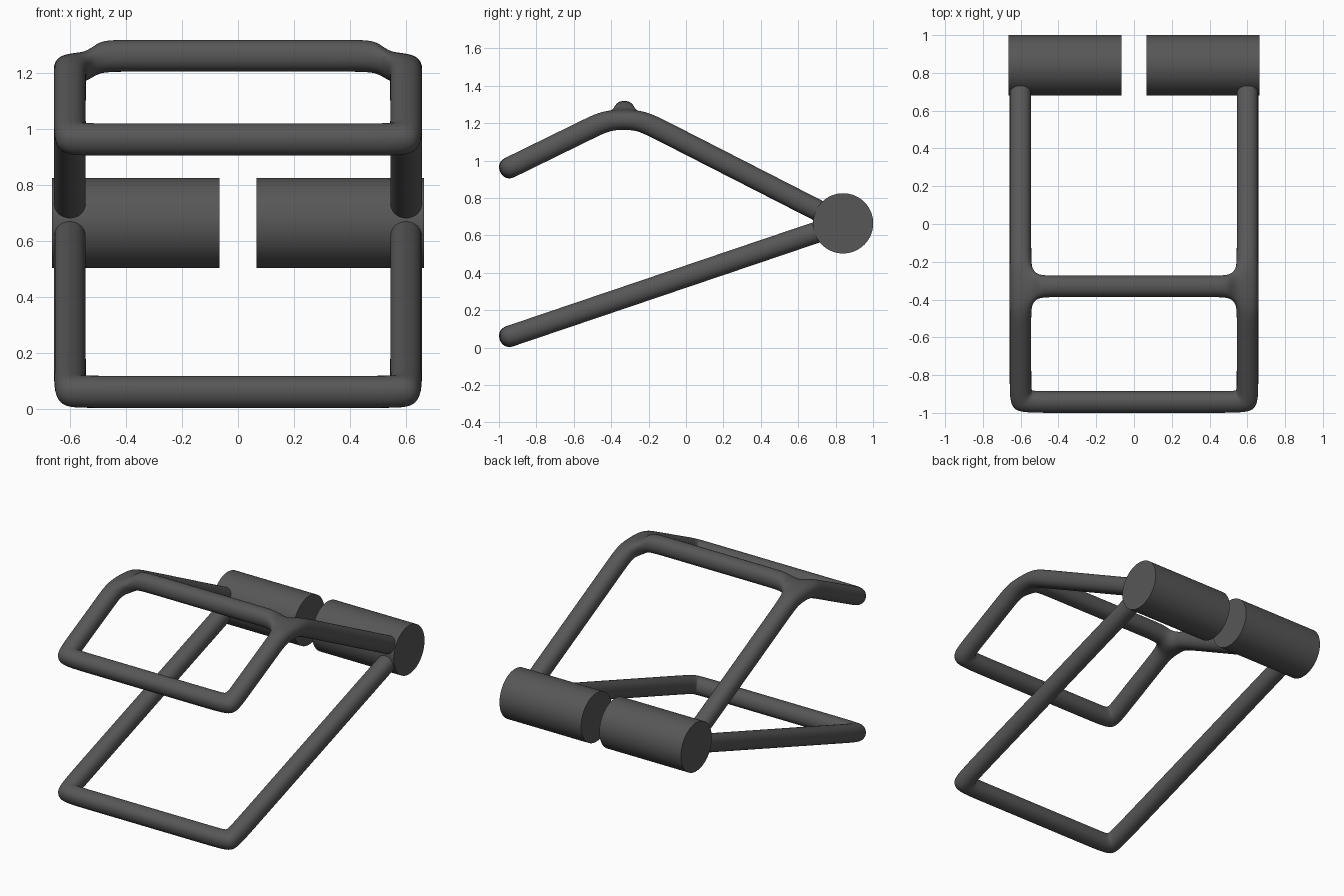
import bpy, bmesh, math
from mathutils import Vector

if "Cube" in bpy.data.objects:
    bpy.data.objects.remove(bpy.data.objects["Cube"])

A = 0.062        # half width of the square cage that smooths into a round tube
W = 0.601        # side rail offset from the centre
C = 0.09         # support distance at the bar corners
X = Vector((1, 0, 0))
HINGE = Vector((0, 0.84, 0.664))

steel = bpy.data.materials.new("dark grey steel")
steel.diffuse_color = (0.095, 0.095, 0.095, 1)
steel.use_nodes = True
steel.node_tree.nodes["Principled BSDF"].inputs["Base Color"].default_value = steel.diffuse_color


def plane(start, end):
    """Direction, normal and length of a sloping plane that contains X."""
    d = end - start
    length = d.length
    d.normalize()
    return d, X.cross(d), length


def ring(bm, p, side, n):
    return [bm.verts.new(p + A * v) for v in (side + n, side - n, -side - n, n - side)]


def loft(bm, rings, skip=()):
    for r, s in zip(rings, rings[1:]):
        for i in range(4):
            if i not in skip:
                j = (i + 1) % 4
                bm.faces.new((r[i], r[j], s[j], s[i]))


def u_frame(bm, start, d, n, dists):
    """U-shaped tube: left rail, front bar, right rail. Returns its rings."""
    spec = [(-W, t, X) for t in dists]
    spec += [(-W, 0, X + d), (C - W, 0, d), (W - C, 0, d), (W, 0, d - X)]
    spec += [(W, t, -X) for t in reversed(dists)]
    rings = [ring(bm, start + X * x + d * t, s, n) for x, t, s in spec]
    loft(bm, rings)
    return rings


def finish(bm, name):
    bmesh.ops.recalc_face_normals(bm, faces=bm.faces)
    me = bpy.data.meshes.new(name)
    bm.to_mesh(me)
    bm.free()
    for f in me.polygons:
        f.use_smooth = True
    me.materials.append(steel)
    ob = bpy.data.objects.new(name, me)
    bpy.context.collection.objects.link(ob)
    mod = ob.modifiers.new("round tubes", 'SUBSURF')
    mod.levels = mod.render_levels = 3


# Lower frame: one U running up to the hinge cylinders
bm = bmesh.new()
start = Vector((0, -0.942, 0.0605))
d, n, length = plane(start, HINGE)
rings = u_frame(bm, start, d, n, [length, length - 0.04, C])
bm.faces.new(rings[0])
bm.faces.new(rings[-1])
finish(bm, "lower_frame")

# Upper frame: front U, bent side rails and a crossbar at the bend
bm = bmesh.new()
start, bend = Vector((0, -0.942, 0.9625)), Vector((0, -0.33, 1.262))
d, n, length = plane(start, bend)
front = u_frame(bm, start, d, n, [length - 0.1, length - 0.19, C])
d, n, length = plane(bend, HINGE)
sockets = []
for s, f in ((-1, front[0]), (1, front[-1])):
    rail = [ring(bm, bend + X * s * W + d * t, -s * X, n)
            for t in (0.1, 0.19, length - 0.04, length)]
    loft(bm, rail)
    bm.faces.new(rail[-1])
    b = rail[0]
    loft(bm, [f, b], skip=(0,))          # inner side stays open for the crossbar
    sockets.append([f[0], b[0], b[1], f[1]])
Y, Z = Vector((0, 1, 0)), Vector((0, 0, 1))
bar = [[bm.verts.new(bend + X * x + A * v) for v in (Z - Y, Z + Y, Y - Z, -Y - Z)]
       for x in (-0.5, -0.4, 0.4, 0.5)]
loft(bm, [sockets[0]] + bar + [sockets[1]])
finish(bm, "upper_frame")

# Hinge cylinders, left and right
for s, name in ((-1, "left_hinge_cylinder"), (1, "right_hinge_cylinder")):
    bpy.ops.mesh.primitive_cylinder_add(
        vertices=64, radius=0.161, depth=0.597,
        location=HINGE + X * s * 0.3655, rotation=(0, math.pi / 2, 0))
    ob = bpy.context.object
    ob.name = name
    ob.data.materials.append(steel)
    bpy.ops.object.shade_smooth_by_angle(angle=math.radians(40))
